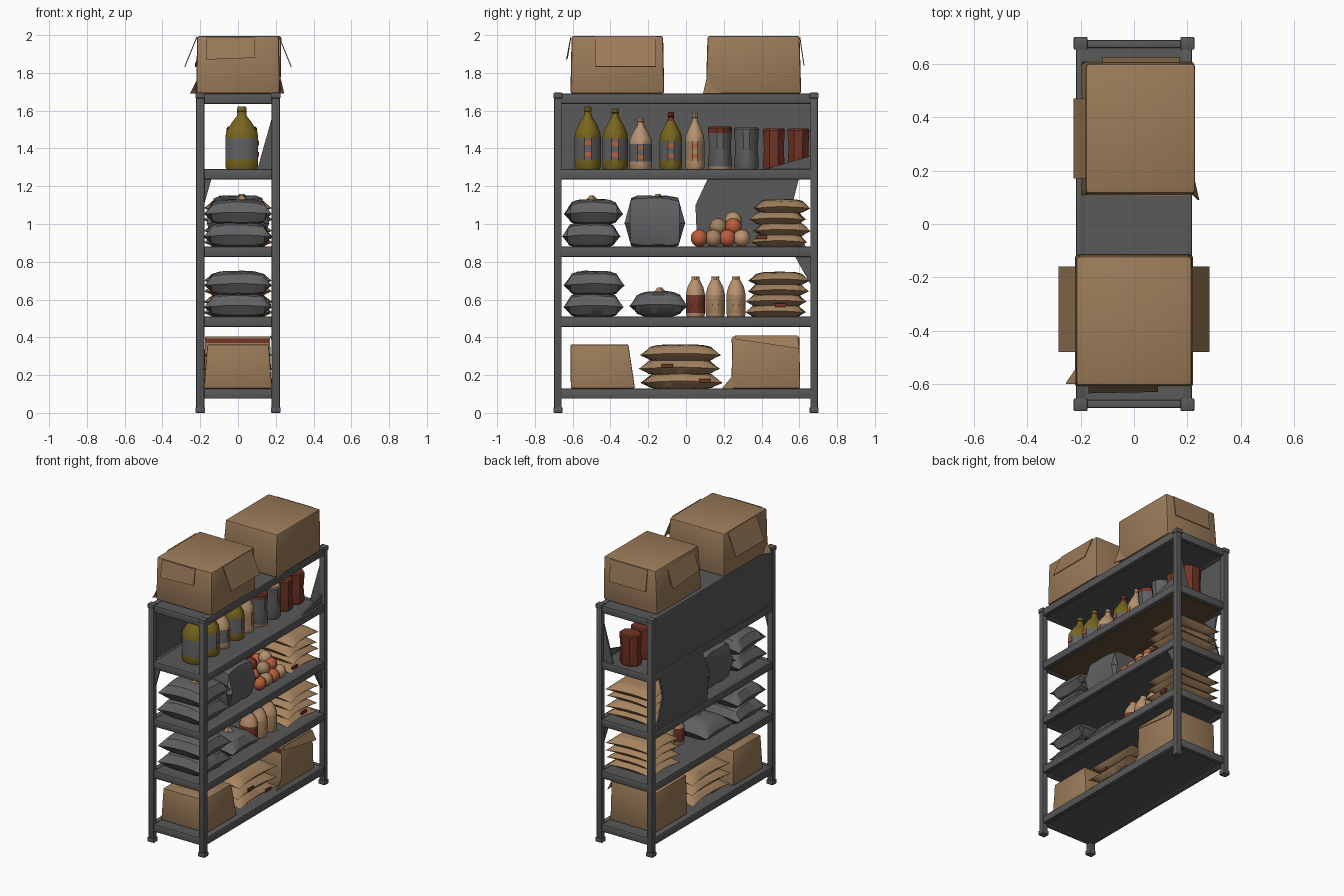
import bpy, bmesh, math, random
from mathutils import Vector, Matrix

random.seed(4)
cube = bpy.data.objects.get("Cube")
if cube:
    bpy.data.objects.remove(cube, do_unlink=True)


def material(name, *rgb):
    m = bpy.data.materials.new(name)
    m.use_nodes = True
    m.diffuse_color = (*rgb, 1)
    m.node_tree.nodes["Principled BSDF"].inputs["Base Color"].default_value = (*rgb, 1)
    return m


METAL = material("grey metal", .1, .1, .1)
GREY = material("grey sackcloth", .12, .12, .125)
CARD = material("cardboard", .33, .2, .1)
TAN = material("tan cloth", .38, .23, .115)
PEACH = material("pale peach", .48, .29, .16)
OLIVE = material("olive yellow", .19, .13, .013)
RED = material("dark red", .17, .035, .02)
ORANGE = material("orange red", .5, .11, .045)
WOOD = material("dark wood", .13, .075, .035)
parts = []


def finish(bm, name, *mats):
    bmesh.ops.recalc_face_normals(bm, faces=bm.faces)
    mesh = bpy.data.meshes.new(name)
    bm.to_mesh(mesh)
    bm.free()
    for m in mats:
        mesh.materials.append(m)
    ob = bpy.data.objects.new(name, mesh)
    bpy.context.scene.collection.objects.link(ob)
    parts.append(ob)
    return ob


def box(name, mat, x, y, z, taper=1, bevel=0.0, shift=(0, 0)):
    """Box between (low, high) pairs, its top scaled and shifted."""
    bm = bmesh.new()
    bmesh.ops.create_cube(bm, size=1)
    for v in bm.verts:
        s, dx, dy = (taper, *shift) if v.co.z > 0 else (1, 0, 0)
        v.co = Vector((sum(x) / 2 + v.co.x * s * (x[1] - x[0]) + dx,
                       sum(y) / 2 + v.co.y * s * (y[1] - y[0]) + dy,
                       sum(z) / 2 + v.co.z * (z[1] - z[0])))
    if bevel:
        bmesh.ops.bevel(bm, geom=bm.edges[:], offset=bevel, segments=2,
                        profile=0.5, affect='EDGES')
    return finish(bm, name, mat)


def plate(name, mat, points, depth):
    """Flat polygon given a thickness along the depth vector."""
    bm = bmesh.new()
    face = bm.faces.new([bm.verts.new(p) for p in points])
    new = bmesh.ops.extrude_face_region(bm, geom=[face], use_keep_orig=True)["geom"]
    bmesh.ops.translate(bm, vec=depth, verts=[g for g in new if isinstance(g, bmesh.types.BMVert)])
    return finish(bm, name, mat)


def sack(name, mat, x, y, z, power=4, turn=0.0):
    """Pillow with pinched corners and a welded seam."""
    bm = bmesh.new()
    hx, hy, hz = [(b - a) / 2 for a, b in (x, y, z)]
    for side in (1, -1):
        grid = bmesh.ops.create_grid(bm, x_segments=10, y_segments=10, size=1)
        for v in grid["verts"]:
            u, w = v.co.x, v.co.y
            puff = max(0, (1 - abs(u) ** power) * (1 - abs(w) ** power)) ** 0.5
            lump = 1 + random.uniform(-.06, .02)
            v.co = Vector((u * hx * (.92 + .08 * w * w), w * hy * (.92 + .08 * u * u),
                           side * hz * puff * lump - .01 * (u * w) ** 2))
    bmesh.ops.remove_doubles(bm, verts=bm.verts, dist=0.0005)
    bmesh.ops.transform(bm, verts=bm.verts, matrix=Matrix.Translation(
        (sum(x) / 2, sum(y) / 2, sum(z) / 2)) @ Matrix.Rotation(turn, 4, 'Z'))
    return finish(bm, name, mat)


def stack(name, mat, y, z, count, x=(-.18, .18)):
    step = (z[1] - z[0]) / count
    for i in range(count):
        j = random.uniform(-.012, .012)
        sack(f"{name}_{i + 1}", mat, x, (y[0] + j, y[1] + j),
             (z[0] + i * step - .008, z[0] + (i + 1) * step + .012), 4, j * 3)


def tuft(name, y, z, r=.055):
    """Folded cloth mouth on top of a sack."""
    bm = bmesh.new()
    bmesh.ops.create_cone(bm, cap_ends=True, segments=5, radius1=r, radius2=.012, depth=.04,
                          matrix=Matrix.Translation((.02, y, z)))
    finish(bm, name, TAN)


def lathe(name, profile, at, r, h, mats, band=(2, 2), cap=2, stretch=1.25, sides=12):
    """Turned container; label between band heights, cap colour above cap."""
    bm = bmesh.new()
    rings = []
    for pr, pz in profile:
        rings.append([bm.verts.new((at[0] + pr * r * stretch * math.cos(a),
                                    at[1] + pr * r * math.sin(a), at[2] + pz * h))
                      for a in [2 * math.pi * (i + .5) / sides for i in range(sides)]])
    for low, high in zip(rings, rings[1:]):
        for i in range(sides):
            k = (i + 1) % sides
            bm.faces.new((low[i], low[k], high[k], high[i]))
    bm.faces.new(rings[0])
    bm.faces.new(rings[-1])
    for f in bm.faces:
        t = (f.calc_center_median().z - at[2]) / h
        f.material_index = 2 if t > cap else 1 if band[0] < t < band[1] else 0
    return finish(bm, name, *mats)


# Rack: posts, feet, shelf decks and rim beams
for sx in (-1, 1):
    for sy in (-1, 1):
        px, py = sx * .2, sy * .678
        box("post", METAL, (px - .022, px + .022), (py - .02, py + .02), (0, 1.695), bevel=.006)
        for z in (0, 1.665):
            box("post_end", METAL, (px - .026, px + .026), (py - .024, py + .024),
                (z, z + .03), bevel=.005)
levels = (.13, .51, .88, 1.29, 1.69)
for top in levels:
    box("shelf_deck", METAL, (-.2, .2), (-.68, .68), (top - .045, top - .004))
    for s in (-1, 1):
        box("long_beam", METAL, (s * .2 - .018, s * .2 + .018), (-.67, .67),
            (top - .055, top), bevel=.008)
        box("end_beam", METAL, (-.2, .2), (s * .675 - .016, s * .675 + .016),
            (top - .055, top), bevel=.008)
box("wood_underside", WOOD, (-.18, .18), (-.65, .65), (1.238, 1.246))

# Back sheet, lower hanging sheet and corner braces
box("back_sheet", METAL, (-.212, -.198), (-.66, .66), (1.25, 1.67))
plate("lower_back_sheet", METAL, [(-.2, .06, .86), (-.2, .64, .86), (-.2, .56, 1.09),
                                  (-.2, .6, 1.25), (-.2, .12, 1.25), (-.2, .05, 1.1)], (-.012, 0, 0))
plate("end_sheet", METAL, [(.1, .665, 1.28), (.19, .665, 1.28), (.19, .665, 1.6)], (0, .012, 0))
plate("side_brace", METAL, [(.19, .57, .84), (.19, .66, .84), (.19, .66, .68)], (.012, 0, 0))
plate("front_brace", METAL, [(-.18, -.68, 1.1), (-.18, -.68, 1.24), (-.14, -.68, 1.24)], (0, .012, 0))
plate("shelf_brace", METAL, [(.19, .4, 1.285), (.19, .66, 1.285), (.19, .66, 1.36)], (.012, 0, 0))

# Cartons on the top with open flaps
box("front_carton", CARD, (-.222, .222), (-.612, -.115), (1.69, 1.995), .975, .012)
box("rear_carton", CARD, (-.2, .225), (.105, .61), (1.69, 1.995), .965, .012, (.012, 0))
for s in (-1, 1):
    plate("side_flap", CARD, [(s * .215, -.48, 1.99), (s * .215, -.16, 1.99),
                              (s * .28, -.16, 1.83), (s * .28, -.48, 1.83)], (s * .004, 0, .004))
plate("front_flap", CARD, [(-.17, -.607, 1.99), (.09, -.607, 1.99),
                           (.09, -.625, 1.88), (-.17, -.63, 1.87)], (0, -.005, 0))
plate("rear_side_flap", CARD, [(-.17, .17, 1.99), (-.17, .47, 1.99),
                               (-.222, .47, 1.83), (-.222, .17, 1.85)], (-.005, 0, 0))
plate("rear_end_flap", CARD, [(-.12, .6, 1.99), (.17, .6, 1.99),
                              (.17, .622, 1.84), (-.12, .622, 1.84)], (0, .005, 0))
plate("front_carton_corner", CARD, [(-.2, -.6, 1.8), (-.2, -.52, 1.69), (-.255, -.6, 1.69)], (0, .005, 0))
plate("rear_carton_corner", CARD, [(.215, .115, 1.8), (.215, .2, 1.69), (.24, .09, 1.69)], (.005, 0, 0))

# Bottles and bags on the fourth shelf
BOTTLE = [(.9, 0), (1, .05), (1, .16), (1, .5), (.95, .6), (.6, .75), (.3, .85), (.25, .92),
          (.3, .93), (.26, 1)]
BAG = [(.9, 0), (1, .08), (.9, .5), (.98, .85), (1, .96), (.9, 1)]
Z4 = levels[3]
for y, r, h, mats in ((-.52, .072, .335, (OLIVE, GREY, OLIVE)), (-.375, .07, .325, (OLIVE, GREY, OLIVE)),
                      (-.24, .062, .275, (PEACH, GREY, PEACH)), (-.08, .062, .305, (OLIVE, GREY, RED)),
                      (.047, .052, .3, (PEACH, TAN, PEACH))):
    lathe("bottle", BOTTLE, (.02, y, Z4 - .003), r, h, mats, (.16, .5), .88)
    for t in (.2, .38):
        tag_x = .02 + r * 1.25 * .97
        box("bottle_tag", ORANGE, (tag_x - .004, tag_x + .004), (y - r * .25, y + r * .25),
            (Z4 + t * h, Z4 + (t + .07) * h))
lathe("label_tin", BAG, (.02, .18, Z4 - .003), .066, .23, (PEACH, GREY, RED), (.1, .8), .9)
lathe("grey_tin", BAG, (.02, .32, Z4 - .003), .068, .225, (GREY, GREY, TAN), cap=.99)
for y in (.465, .595):
    lathe("red_bag", BAG, (.02, y, Z4 - .003), .063, .218, (RED, RED, RED), sides=8)

# Sacks and produce on the third shelf
stack("grey_sack", GREY, (-.65, -.34), (.88, 1.12), 2)
tuft("sack_mouth", -.5, 1.13)
sack("tall_grey_sack", GREY, (-.17, .17), (-.33, 0), (.875, 1.15), 8)
tuft("sack_mouth", -.15, 1.14, .05)
hues = (ORANGE, PEACH, RED, ORANGE, TAN)
spots = [(x, .07 + .075 * i, .925) for x in (-.08, .02, .12) for i in range(4)]
spots += [(x, .17 + .08 * i, .985) for x in (-.02, .08) for i in range(2)] + [(.04, .25, 1.02)]
for i, p in enumerate(spots):
    bm = bmesh.new()
    bmesh.ops.create_uvsphere(bm, u_segments=10, v_segments=7, radius=.046,
                              matrix=Matrix.Translation(p))
    finish(bm, "produce", hues[i % 5])
stack("tan_sack", TAN, (.35, .645), (.88, 1.12), 4)

# Sacks and jugs on the second shelf
stack("grey_sack_low", GREY, (-.65, -.33), (.51, .74), 2)
tuft("sack_mouth", -.53, .735)
sack("single_grey_sack", GREY, (-.17, .17), (-.3, .01), (.505, .645), 3)
tuft("sack_mouth", -.14, .645, .05)
JUG = [(.9, 0), (1, .1), (1, .3), (1, .55), (.8, .75), (.4, .93), (.42, 1)]
for y, label in ((.05, RED), (.155, TAN), (.265, TAN)):
    lathe("jug", JUG, (.05, y, .507), .053, .215, (PEACH, label, PEACH), (.1, .55))
stack("tan_sack_low", TAN, (.325, .645), (.51, .735), 4)

# Cartons and sacks on the bottom shelf
box("tapered_carton", CARD, (-.18, .18), (-.61, -.27), (.13, .362), .9, .006, (0, -.018))
stack("bottom_sack", TAN, (-.245, .185), (.13, .35), 3)
box("bottom_carton", CARD, (-.18, .175), (.24, .605), (.13, .405), .97, .006)
box("carton_tape", RED, (-.17, .165), (.24, .246), (.37, .395))
plate("carton_flap", CARD, [(.168, .26, .41), (.168, .59, .41), (.195, .6, .34), (.18, .26, .39)], (.004, 0, 0))
plate("carton_foot_flap", CARD, [(.17, .25, .2), (.17, .25, .13), (.17, .19, .13)], (.005, 0, 0))
for y, z in ((.1, .16), (-.1, .24), (.55, .14), (.4, .92), (.5, .56)):
    box("red_patch", RED, (.165, .174), (y - .03, y + .03), (z, z + .02))

# Smooth rounded surfaces, keep hard edges
bpy.ops.object.select_all(action='DESELECT')
for ob in parts:
    ob.select_set(True)
bpy.context.view_layer.objects.active = parts[0]
bpy.ops.object.shade_smooth_by_angle(angle=math.radians(35))
